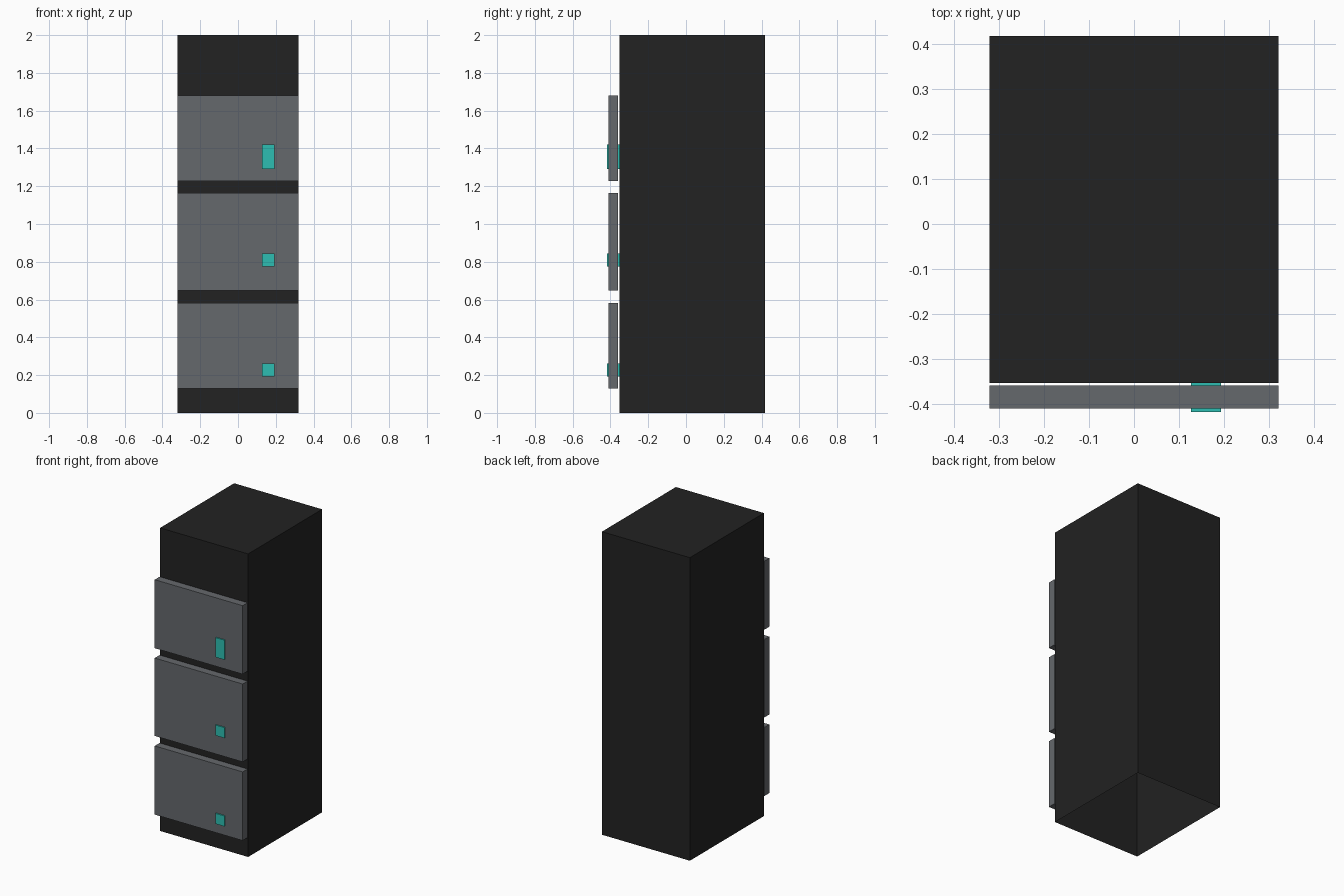
import bpy
import bmesh

if "Cube" in bpy.data.objects:
    bpy.data.objects.remove(bpy.data.objects["Cube"])


def material(name, r, g, b):
    m = bpy.data.materials.new(name)
    m.diffuse_color = (r, g, b, 1)
    m.use_nodes = True
    m.node_tree.nodes["Principled BSDF"].inputs["Base Color"].default_value = m.diffuse_color
    return m


BLACK = material("charcoal_black", 0.016, 0.016, 0.016)
GREY = material("panel_grey", 0.13, 0.138, 0.15)
TEAL = material("teal", 0.026, 0.515, 0.445)


def box(name, x, y, z, mat, open_bottom=False):
    """Box from (min, max) ranges on each axis."""
    bm = bmesh.new()
    bmesh.ops.create_cube(bm, size=1)
    for v in bm.verts:
        v.co = [lo + (c + 0.5) * (hi - lo) for c, (lo, hi) in zip(v.co, (x, y, z))]
    bm.normal_update()
    if open_bottom:
        bottom = [f for f in bm.faces if f.normal.z < -0.9]
        bmesh.ops.delete(bm, geom=bottom, context='FACES_ONLY')
    mesh = bpy.data.meshes.new(name)
    bm.to_mesh(mesh)
    bm.free()
    mesh.materials.append(mat)
    obj = bpy.data.objects.new(name, mesh)
    bpy.context.collection.objects.link(obj)
    return obj


# Cabinet shell, open underneath
box("cabinet_body", (-0.321, 0.321), (-0.353, 0.418), (0, 2), BLACK, open_bottom=True)

# Door panels standing just off the front, each with a teal latch through it
doors = [
    ("lower", (0.13, 0.583), (0.192, 0.261)),
    ("middle", (0.649, 1.163), (0.775, 0.844)),
    ("upper", (1.228, 1.68), (1.292, 1.421)),
]
for label, panel_z, latch_z in doors:
    box(label + "_door", (-0.321, 0.321), (-0.41, -0.359), panel_z, GREY)
    box(label + "_latch", (0.127, 0.193), (-0.418, -0.353), latch_z, TEAL)
